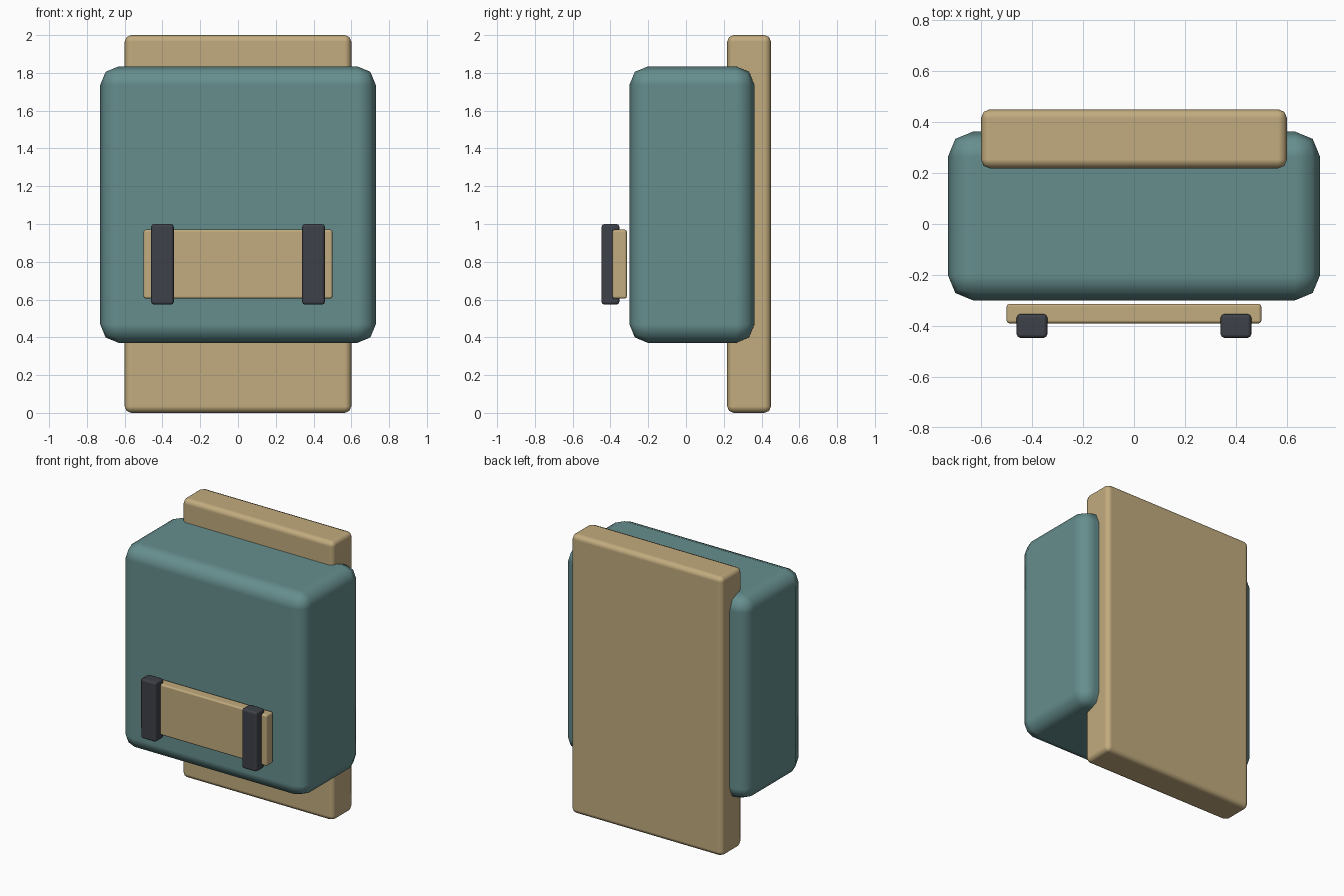
import bpy
from math import radians
from mathutils import Vector

default = bpy.data.objects.get("Cube")
if default:
    bpy.data.objects.remove(default, do_unlink=True)


def material(name, rgb):
    mat = bpy.data.materials.new(name)
    mat.use_nodes = True
    colour = (*rgb, 1.0)
    mat.diffuse_color = colour
    bsdf = next(n for n in mat.node_tree.nodes if n.type == 'BSDF_PRINCIPLED')
    bsdf.inputs["Base Color"].default_value = colour
    bsdf.inputs["Roughness"].default_value = 0.8
    return mat


teal = material("muted_teal", (0.133, 0.27, 0.27))
tan = material("tan", (0.54, 0.41, 0.21))
charcoal = material("charcoal", (0.048, 0.053, 0.065))


def rounded_box(name, low, high, bevel, mat):
    """Box between two corners with softly rounded edges."""
    low, high = Vector(low), Vector(high)
    bpy.ops.mesh.primitive_cube_add(size=1, location=(low + high) / 2)
    obj = bpy.context.object
    obj.name = name
    obj.scale = high - low
    bpy.ops.object.transform_apply(location=False, rotation=False, scale=True)
    obj.data.materials.append(mat)
    bpy.ops.object.shade_smooth()
    mod = obj.modifiers.new("rounded_edges", 'BEVEL')
    mod.width = bevel
    mod.segments = 2
    mod.limit_method = 'ANGLE'
    mod.angle_limit = radians(40)
    mod.harden_normals = True
    return obj


# Main bag and the tall panel against its back
rounded_box("bag_body", (-0.73, -0.3, 0.37), (0.73, 0.363, 1.835), 0.1, teal)
rounded_box("back_panel", (-0.6, 0.218, 0), (0.6, 0.45, 2), 0.035, tan)

# Front bedroll plate held by two straps
rounded_box("front_plate", (-0.5, -0.39, 0.605), (0.5, -0.313, 0.97), 0.012, tan)
for side, x in (("left", 0.4), ("right", -0.4)):
    rounded_box(side + "_strap", (x - 0.06, -0.447, 0.573),
                (x + 0.06, -0.353, 1.0), 0.015, charcoal)
